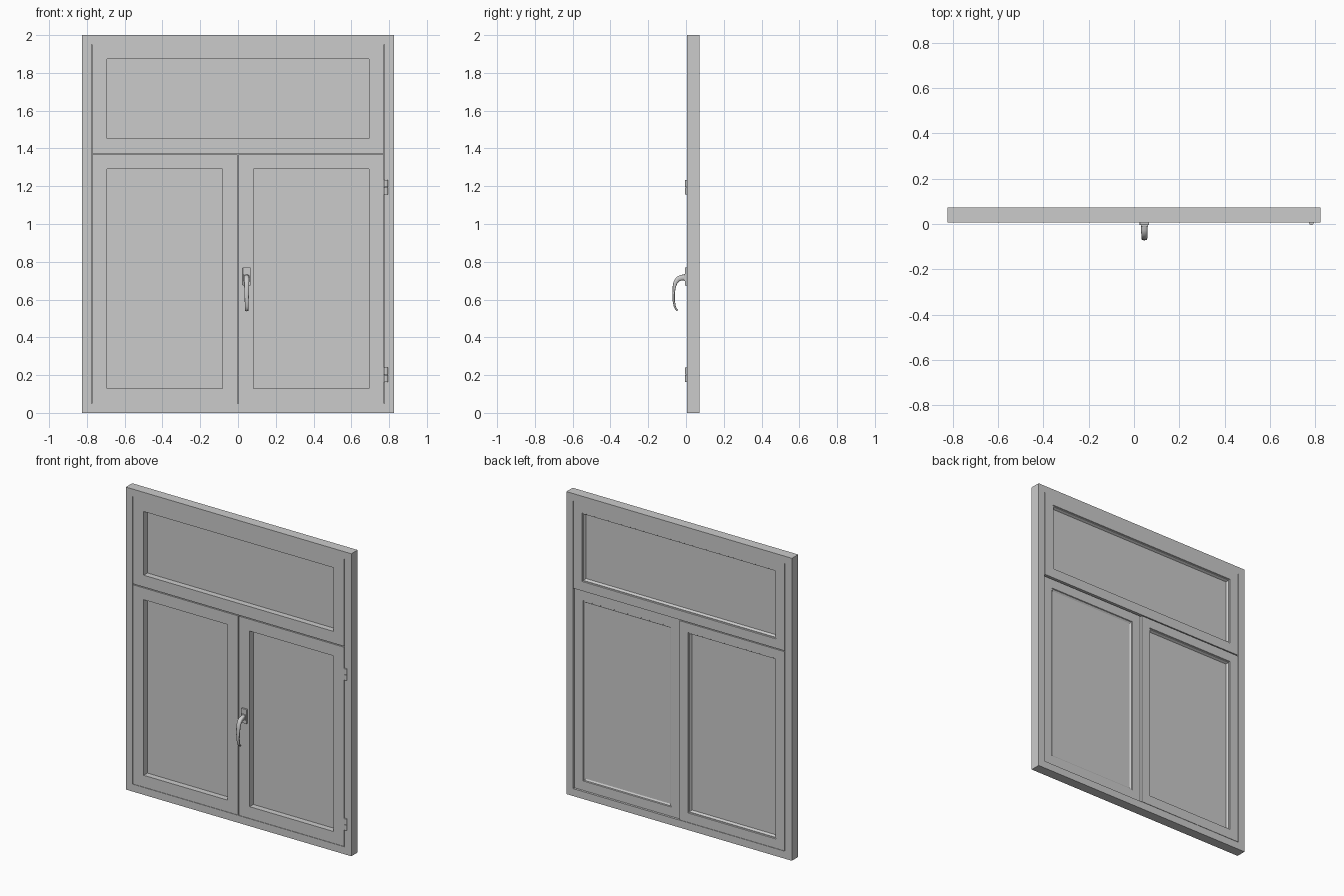
import bpy, bmesh, math

if "Cube" in bpy.data.objects:
    bpy.data.objects.remove(bpy.data.objects["Cube"])

FRONT, BACK = 0.006, 0.072


def finish(name, bm, smooth=False):
    bmesh.ops.recalc_face_normals(bm, faces=bm.faces)
    me = bpy.data.meshes.new(name)
    bm.to_mesh(me)
    bm.free()
    ob = bpy.data.objects.new(name, me)
    bpy.context.collection.objects.link(ob)
    if smooth:
        bpy.context.view_layer.objects.active = ob
        ob.select_set(True)
        bpy.ops.object.shade_smooth_by_angle(angle=math.radians(40))
        ob.select_set(False)
    return ob


def bridge(bm, a, b):
    n = len(a)
    for i in range(n):
        bm.faces.new((a[i], a[(i + 1) % n], b[(i + 1) % n], b[i]))


def rect_frame(name, x0, x1, z0, z1, profile):
    """Mitred rectangular frame from a closed (inset, y) profile."""
    bm = bmesh.new()
    loops = []
    for i, y in profile:
        loops.append([bm.verts.new(p) for p in (
            (x0 + i, y, z0 + i), (x1 - i, y, z0 + i),
            (x1 - i, y, z1 - i), (x0 + i, y, z1 - i))])
    for k, loop in enumerate(loops):
        bridge(bm, loop, loops[(k + 1) % len(loops)])
    return finish(name, bm)


def box(name, x0, x1, y0, y1, z0, z1, bevel=0):
    bm = bmesh.new()
    bmesh.ops.create_cube(bm, size=1)
    for v in bm.verts:
        v.co = ((x0 + x1) / 2 + v.co.x * (x1 - x0),
                (y0 + y1) / 2 + v.co.y * (y1 - y0),
                (z0 + z1) / 2 + v.co.z * (z1 - z0))
    if bevel:
        bmesh.ops.bevel(bm, geom=bm.edges[:], offset=bevel, segments=2,
                        profile=0.5, affect='EDGES')
    return finish(name, bm)


# Outer frame
rect_frame("outer_frame", -0.825, 0.825, 0, 2,
           [(0, FRONT), (0, BACK), (0.049, BACK), (0.049, FRONT)])


# Sashes: tongue closes the gap to the neighbour, bead slopes down to the glass
def sash(name, x0, x1, z0, z1, back):
    g = 0.003
    rect_frame(name + "_sash", x0, x1, z0, z1, [
        (g, FRONT), (g, 0.018), (0, 0.018), (0, 0.05), (g, 0.05), (g, back),
        (0.065, back), (0.068, back - 0.005), (0.072, back - 0.005),
        (0.081, 0.050), (0.081, FRONT)])
    i = 0.078
    box(name + "_glass", x0 + i, x1 - i, 0.045, 0.051, z0 + i, z1 - i)


sash("top_light", -0.775, 0.775, 1.371, 1.954, BACK)
sash("fixed_left", -0.775, 0, 0.048, 1.371, BACK)
sash("opening_right", 0, 0.775, 0.048, 1.371, 0.061)

# Hinges: two knuckles each
for label, z in (("lower", 0.202), ("upper", 1.194)):
    for k, s in enumerate((-1, 1)):
        bm = bmesh.new()
        bmesh.ops.create_cone(bm, cap_ends=True, segments=20, radius1=0.0105,
                              radius2=0.0105, depth=0.037)
        bmesh.ops.translate(bm, verts=bm.verts, vec=(0.784, 0.006, z + s * 0.0193))
        finish(f"{label}_hinge_knuckle_{k}", bm, True)

# Handle plate and collar
HX = 0.046
box("handle_plate", HX - 0.021, HX + 0.021, -0.005, 0.008, 0.675, 0.77, 0.002)
box("handle_collar", HX - 0.016, HX + 0.016, -0.011, 0, 0.697, 0.735, 0.003)

# Curved handle grip: (y, z, width, thickness) stations
path = [(0.002, 0.717, 0.028, 0.032), (-0.025, 0.716, 0.028, 0.030),
        (-0.042, 0.709, 0.028, 0.027), (-0.055, 0.692, 0.027, 0.022),
        (-0.062, 0.668, 0.026, 0.017), (-0.0655, 0.635, 0.024, 0.013),
        (-0.065, 0.595, 0.021, 0.012), (-0.060, 0.565, 0.019, 0.011),
        (-0.053, 0.549, 0.018, 0.010), (-0.044, 0.541, 0.017, 0.008)]
bm = bmesh.new()
rings = []
N = 16
for k, (y, z, w, t) in enumerate(path):
    a, b = path[max(k - 1, 0)], path[min(k + 1, len(path) - 1)]
    dy, dz = b[0] - a[0], b[1] - a[1]
    d = math.hypot(dy, dz)
    ny, nz = -dz / d, dy / d
    ring = []
    for j in range(N):
        c, s = math.cos(2 * math.pi * j / N), math.sin(2 * math.pi * j / N)
        # slightly squared ellipse
        u = math.copysign(abs(c) ** 0.7, c) * w / 2
        v = math.copysign(abs(s) ** 0.7, s) * t / 2
        ring.append(bm.verts.new((HX + u, y + ny * v, z + nz * v)))
    rings.append(ring)
for a, b in zip(rings, rings[1:]):
    bridge(bm, a, b)
bm.faces.new(rings[0])
bm.faces.new(rings[-1])
finish("handle_grip", bm, True)
